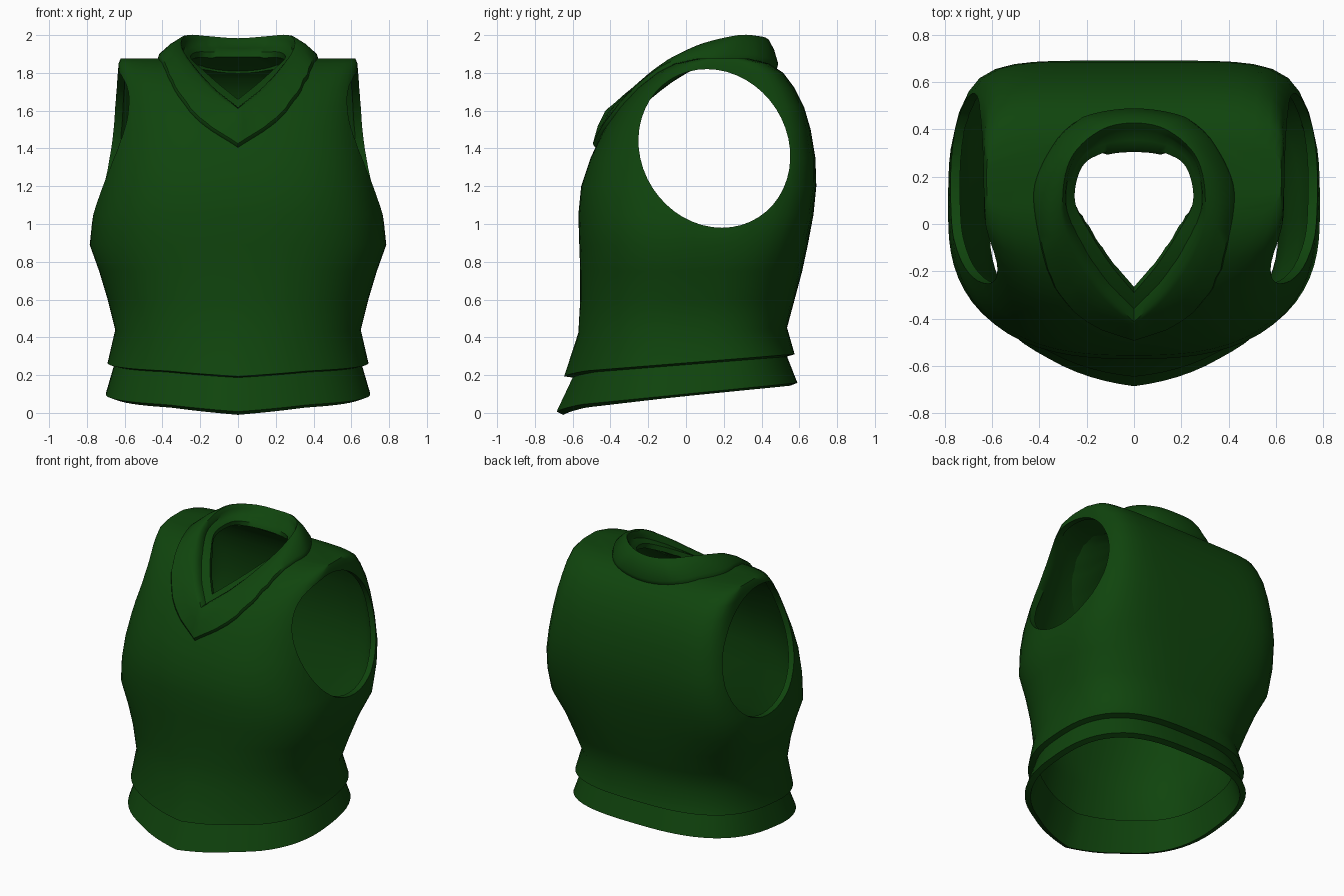
import bpy, bmesh, math
from mathutils import Vector
from mathutils.bvhtree import BVHTree

cube = bpy.data.objects.get("Cube")
if cube:
    bpy.data.objects.remove(cube, do_unlink=True)

green = bpy.data.materials.new("dark green knit")
green.use_nodes = True
color = (0.005, 0.058, 0.004, 1)
green.diffuse_color = color
green.node_tree.nodes["Principled BSDF"].inputs["Base Color"].default_value = color


def loft(name, loops, cap=False, wrap=False):
    """Skin closed loops of points, capping the ends or wrapping round."""
    bm = bmesh.new()
    rows = [[bm.verts.new(p) for p in loop] for loop in loops]
    pairs = list(zip(rows, rows[1:])) + ([(rows[-1], rows[0])] if wrap else [])
    for a, b in pairs:
        for i in range(len(a)):
            j = (i + 1) % len(a)
            bm.faces.new((a[i], a[j], b[j], b[i]))
    if cap:
        bm.faces.new(rows[0][::-1])
    if not wrap:
        bm.faces.new(rows[-1])
    if cap or wrap:
        bmesh.ops.recalc_face_normals(bm, faces=bm.faces)
    mesh = bpy.data.meshes.new(name)
    bm.to_mesh(mesh)
    bm.free()
    mesh.materials.append(green)
    ob = bpy.data.objects.new(name, mesh)
    bpy.context.collection.objects.link(ob)
    return ob


def torso_ring(z, half, front, back, n_front, n_back, tilt):
    """Boxy oval section, tilted and pointed at the front near the hem."""
    mid, ry, pts = (front + back) / 2, (back - front) / 2, []
    for i in range(72):
        a = math.tau * i / 72
        c, s = math.cos(a), math.sin(a)
        n = n_back if s > 0 else n_front
        r = (abs(c) ** n + abs(s) ** n) ** (-1 / n)
        x, y = half * r * c, mid + ry * r * s
        point = tilt * max(0, 1 - abs(x) / 0.38) if s < 0 else 0
        y -= 0.5 * point
        pts.append((x, y, z + tilt * y - 0.25 * point))
    return pts


def half_loop(points, steps=6):
    """Smooth a front-to-back half outline and mirror it, sharp at the front."""
    p = [Vector(q) for q in points]
    mirror = Vector((-1, 1, 1))
    p = [p[0] * 2 - p[1]] + p + [p[-2] * mirror]
    side = []
    for a, b, c, d in zip(p, p[1:], p[2:], p[3:]):
        for k in range(steps):
            t = k / steps
            side.append(0.5 * (2 * b + (c - a) * t + (2 * a - 5 * b + 4 * c - d) * t * t
                               + (3 * b - a - 3 * c + d) * t ** 3))
    side.append(p[-2])
    return side + [q * mirror for q in side[-2:0:-1]]


# Torso from hem band to shoulders: height, half width, front, back, boxiness, tilt
sections = [
    (.10, .70, -.635, .59, 2.2, 2.8, .10), (.255, .655, -.56, .535, 2.2, 2.8, .08),
    (.265, .69, -.605, .575, 2.2, 2.8, .08), (.44, .65, -.56, .535, 2.3, 2.8, .02),
    (.6, .69, -.56, .575, 2.3, 3, 0), (.75, .735, -.56, .615, 2.4, 3.2, 0),
    (.89, .785, -.565, .645, 2.5, 3.8, 0), (1.05, .768, -.57, .675, 2.6, 4.6, 0),
    (1.2, .74, -.555, .69, 2.7, 5.5, 0), (1.35, .71, -.505, .685, 2.8, 6, 0),
    (1.5, .68, -.435, .66, 2.9, 6.5, 0), (1.62, .657, -.355, .625, 3.2, 7, 0),
    (1.72, .643, -.265, .575, 3.6, 7, 0), (1.8, .636, -.16, .515, 4.5, 7, 0),
    (1.85, .632, -.06, .44, 6, 7, 0), (1.875, .622, .05, .34, 6, 6, 0)]
torso = loft("knitted_torso", [torso_ring(*s) for s in sections])
shell = torso.modifiers.new("shell", "SOLIDIFY")
shell.thickness, shell.offset = 0.04, -1

# Collar outlines: outer edge laid on the chest, top rim, inner lip
base = half_loop([(0, -.49, 1.41), (.2, -.39, 1.53), (.33, -.22, 1.67), (.41, 0, 1.83),
                  (.41, .2, 1.88), (.26, .42, 1.85), (0, .485, 1.83)])
rim = half_loop([(0, -.41, 1.61), (.13, -.28, 1.715), (.24, -.11, 1.84), (.3, .07, 1.94),
                 (.27, .27, 1.995), (.15, .39, 1.99), (0, .425, 1.98)])
lip = half_loop([(0, -.29, 1.66), (.1, -.17, 1.74), (.19, -.03, 1.82), (.25, .1, 1.88),
                 (.22, .24, 1.91), (.13, .3, 1.91), (0, .315, 1.91)])
surface = BVHTree.FromPolygons([v.co for v in torso.data.vertices],
                               [f.vertices for f in torso.data.polygons])
hits = [surface.find_nearest(p) for p in base]
base = [hit[0] for hit in hits]
normals = [hit[1] for hit in hits]


def blend(a, b, t, lift=0):
    """Outline between two others, raised off the torso."""
    return [p.lerp(q, t) + n * lift for p, q, n in zip(a, b, normals)]


collar = loft("v_neck_collar", [
    blend(base, rim, 0, -.03), blend(base, rim, 0, .004), blend(base, rim, .06, .02),
    blend(base, rim, .5, .025), blend(base, rim, .9, .014), blend(rim, lip, 0, .004),
    blend(rim, lip, .2, -.006), blend(rim, lip, .26, -.022), blend(rim, lip, .6, -.01),
    lip, blend(lip, rim, .1, -.04), blend(base, rim, .55, -.085)], wrap=True)

# Cutters for the neck and arm openings
hole = blend(base, rim, .6)
cutters = [loft("neck_cutter", [[(p.x, p.y, z) for p in hole] for z in (1.3, 2.3)], cap=True)]
for side in (-1, 1):
    oval = []
    for i in range(48):
        c, s = math.cos(math.tau * i / 48), math.sin(math.tau * i / 48)
        oval.append((.15 + .4 * c - .04 * s, 1.4 + .42 * s))
    cutters.append(loft("arm_cutter", [[(side * x, y, z) for y, z in oval]
                                       for x in (.4, 1.1)], cap=True))
for cutter in cutters:
    cutter.hide_render = True
    cut = torso.modifiers.new("opening", "BOOLEAN")
    cut.operation, cut.solver, cut.object = "DIFFERENCE", "EXACT", cutter

# Apply the cuts, then smooth the shading
bpy.ops.object.select_all(action="DESELECT")
for ob in (torso, collar):
    ob.select_set(True)
bpy.context.view_layer.objects.active = torso
bpy.ops.object.convert(target="MESH")
bpy.ops.object.shade_smooth_by_angle(angle=math.radians(42))
for cutter in cutters:
    bpy.data.objects.remove(cutter, do_unlink=True)
